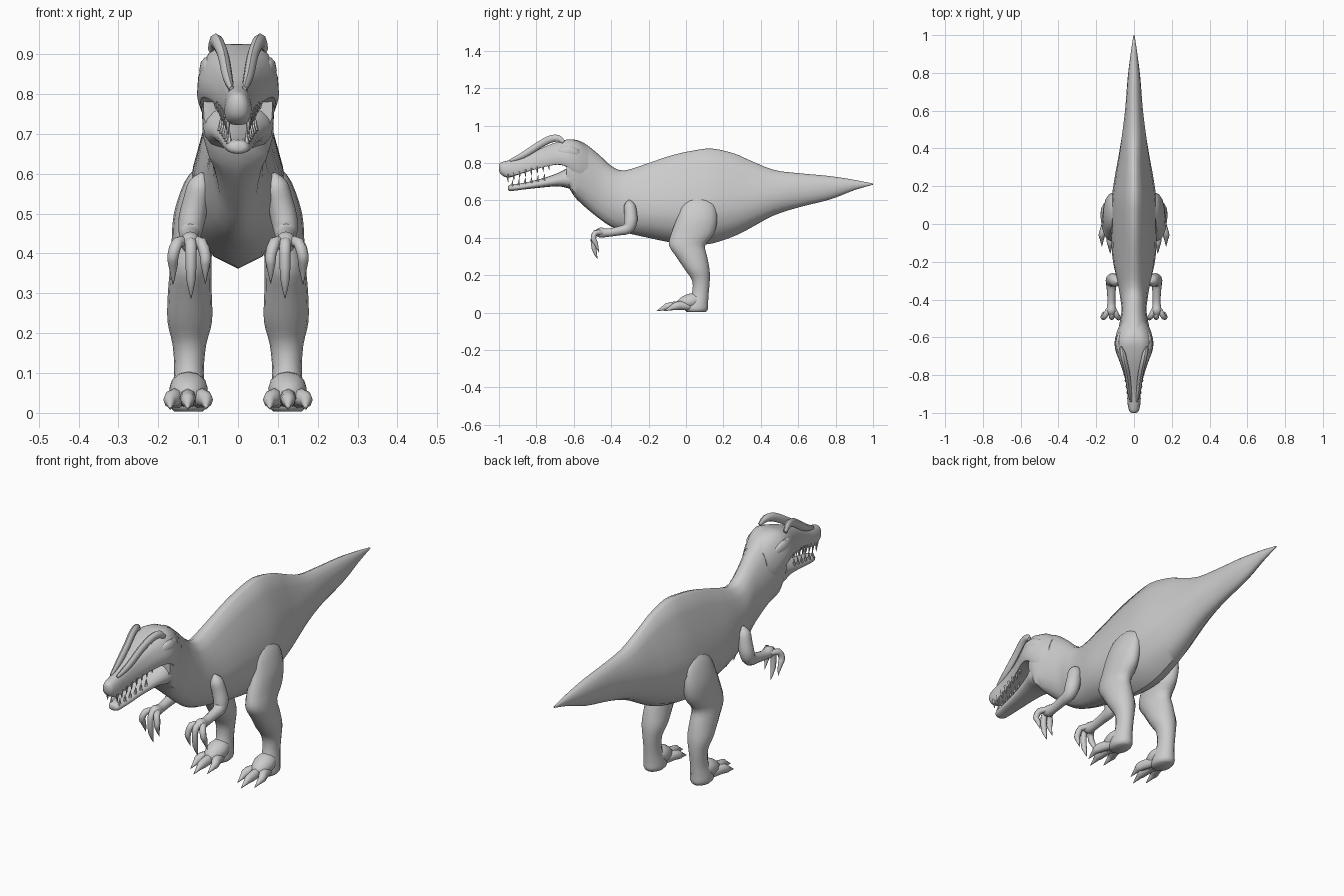
import bpy, bmesh, math
from mathutils import Vector

skin = bpy.data.materials.new("grey_skin")
skin.diffuse_color = (0.6, 0.6, 0.6, 1)


def smooth_rows(rows, n):
    """Catmull-Rom interpolation through rows of numbers."""
    out = []
    for i in range(len(rows) - 1):
        a, b, c, d = (rows[min(max(j, 0), len(rows) - 1)] for j in range(i - 1, i + 3))
        for s in range(n):
            t = s / n
            out.append([0.5 * (2 * q + (r - p) * t + (2 * p - 5 * q + 4 * r - u) * t * t
                               + (3 * q - p - 3 * r + u) * t ** 3)
                        for p, q, r, u in zip(a, b, c, d)])
    return out + [list(rows[-1])]


def skin_rings(name, rings, angle=50):
    """Bridge closed rings of points and cap both ends."""
    bm = bmesh.new()
    vs = [[bm.verts.new(p) for p in ring] for ring in rings]
    n = len(vs[0])
    for a, b in zip(vs, vs[1:]):
        for i in range(n):
            bm.faces.new((a[i], a[(i + 1) % n], b[(i + 1) % n], b[i]))
    bm.faces.new(vs[0])
    bm.faces.new(vs[-1])
    bmesh.ops.recalc_face_normals(bm, faces=bm.faces)
    me = bpy.data.meshes.new(name)
    bm.to_mesh(me)
    bm.free()
    ob = bpy.data.objects.new(name, me)
    bpy.context.collection.objects.link(ob)
    me.materials.append(skin)
    bpy.ops.object.select_all(action='DESELECT')
    ob.select_set(True)
    bpy.context.view_layer.objects.active = ob
    bpy.ops.object.shade_smooth_by_angle(angle=math.radians(angle))
    return ob


def tube(name, rows, sides=10, n=3, flat=1.0):
    """Tapered tube through rows of x, y, z, radius."""
    pts = smooth_rows(rows, n)
    rings = []
    for i, (x, y, z, r) in enumerate(pts):
        t = (Vector(pts[min(i + 1, len(pts) - 1)][:3]) - Vector(pts[max(i - 1, 0)][:3])).normalized()
        u = (Vector((1, 0, 0)) - t * t.x).normalized()
        v = t.cross(u)
        r = max(r, 0.001)
        rings.append([Vector((x, y, z)) + u * r * flat * math.cos(a) + v * r * math.sin(a)
                      for a in (k * math.tau / sides for k in range(sides))])
    return skin_rings(name, rings)


def mirror_rows(rows, s):
    return [(s * r[0], *r[1:]) for r in rows]


# Half cross-sections from bottom to top: round, ridged torso, flat-bottomed skull
ROUND = [(0, 0), (.38, .04), (.71, .15), (.92, .31), (1, .5), (.92, .69), (.71, .85), (.38, .96), (0, 1)]
TORSO = [(0, 0), (.5, .06), (.85, .18), (1, .34), (.93, .5), (.72, .68), (.42, .86), (.17, .985), (0, 1)]
SKULL = [(0, 0), (.5, 0), (.92, .01), (1, .15), (.97, .42), (.84, .68), (.65, .9), (.35, .98), (0, .97)]


def loft_y(name, rows, n=3, angle=50):
    """Rows of y, top z, bottom z, half width, shape (-1 skull, 0 round, 1 torso)."""
    rings = []
    for y, zt, zb, w, k in smooth_rows(rows, n):
        k = max(-1, min(1, k))
        other = TORSO if k > 0 else SKULL
        half = [((1 - abs(k)) * a + abs(k) * c, (1 - abs(k)) * b + abs(k) * d)
                for (a, b), (c, d) in zip(ROUND, other)]
        w = max(w, .001)
        right = [(w * a, y, zb + (zt - zb) * b) for a, b in half]
        rings.append(right + [(-x, yy, z) for x, yy, z in right[-2:0:-1]])
    return skin_rings(name, rings, angle)


# Torso, neck and tail
loft_y("body", [
    (-.64, .915, .70, .088, -.7), (-.60, .93, .625, .092, -.5), (-.54, .905, .565, .08, -.1),
    (-.46, .84, .50, .066, 0), (-.40, .785, .46, .072, .1), (-.33, .76, .43, .085, .4),
    (-.20, .80, .40, .112, .9), (-.08, .84, .375, .12, 1), (.03, .865, .362, .122, 1),
    (.14, .877, .37, .118, 1), (.26, .85, .41, .10, 1), (.34, .815, .45, .086, .9),
    (.47, .763, .52, .066, .5), (.61, .745, .565, .047, .2), (.77, .73, .605, .034, 0),
    (.9, .71, .655, .018, 0), (1.0, .69, .684, .003, 0)])

# Skull and upper jaw
loft_y("skull", [
    (-1.0, .793, .762, .012, 0), (-.988, .804, .738, .026, -.2), (-.95, .815, .722, .034, -.5),
    (-.89, .83, .74, .037, -.8), (-.81, .865, .765, .05, -1), (-.73, .9, .785, .076, -1),
    (-.67, .92, .79, .098, -1), (-.62, .93, .765, .103, -.9), (-.57, .92, .70, .092, -.5),
    (-.52, .885, .66, .07, 0)])

# Lower jaw
loft_y("lower_jaw", [
    (-.952, .672, .66, .012, 0), (-.94, .685, .65, .028, -.2), (-.88, .692, .657, .038, -.3),
    (-.78, .715, .668, .05, -.3), (-.69, .745, .675, .07, -.3), (-.63, .775, .665, .088, -.3),
    (-.57, .79, .64, .08, 0), (-.52, .74, .64, .06, 0)])

for s, side in ((1, "left"), (-1, "right")):
    # Brow crests and eye bulges
    tube(f"{side}_crest", mirror_rows([
        (.016, -.94, .812, .008), (.026, -.87, .842, .017), (.036, -.79, .893, .019),
        (.049, -.73, .926, .02), (.059, -.685, .932, .018), (.068, -.655, .912, .01)], s), 8, 3, .75)
    tube(f"{side}_cheek", mirror_rows([
        (.07, -.70, .855, .004), (.074, -.67, .86, .026), (.077, -.63, .86, .034),
        (.072, -.585, .85, .026), (.066, -.56, .845, .004)], s), 10, 3, .6)

    # Teeth along both jaws
    for i in range(8):
        t = i / 7
        x, y, z = .026 + .032 * t ** 1.3, -.955 + .22 * t, .73 + .055 * t
        h = .034 - .012 * t
        tube(f"{side}_upper_tooth_{i}", mirror_rows(
            [(x, y, z + .012, .009), (x * .97, y + .004, z - h, .001)], s), 6, 1)
    for i in range(6):
        t = i / 5
        x, y, z = .022 + .022 * t, -.93 + .17 * t, .683 + .033 * t
        tube(f"{side}_lower_tooth_{i}", mirror_rows(
            [(x, y, z - .008, .008), (x * .98, y + .004, z + .026, .001)], s), 6, 1)

    # Hind leg: z, centre y, radius y, centre x, radius x
    rings = []
    for z, cy, ry, cx, rx in smooth_rows([
            (.62, .06, .02, .09, .012), (.58, .065, .085, .10, .034), (.5, .058, .108, .113, .048),
            (.42, .035, .115, .116, .051), (.36, .006, .097, .119, .052), (.30, .03, .083, .121, .055),
            (.23, .06, .066, .121, .056), (.17, .08, .047, .122, .042), (.10, .076, .045, .123, .037),
            (.05, .06, .058, .124, .044), (.018, .055, .062, .124, .046), (.004, .055, .05, .124, .036)], 3):
        rings.append([(s * (cx + rx * math.cos(a)), cy + ry * math.sin(a), z)
                      for a in (k * math.tau / 16 for k in range(16))])
    skin_rings(f"{side}_hind_leg", rings)

    # Instep and clawed toes
    tube(f"{side}_instep", mirror_rows([
        (.123, .075, .07, .03), (.124, .03, .062, .042), (.125, -.02, .046, .034),
        (.125, -.05, .035, .015)], s), 12, 3, 1.15)
    for i, (x0, x1, tip) in enumerate(((.105, .08, -.118), (.125, .126, -.157), (.145, .17, -.118))):
        tube(f"{side}_toe_{i}", mirror_rows([
            (x0, .02, .034, .022), (x0 * .4 + x1 * .6, -.035, .038, .024), (x1, tip + .058, .032, .02),
            (x1, tip + .042, .026, .014), (x1, tip, .009, .001)], s), 8, 2, .9)

    # Arm
    tube(f"{side}_arm", mirror_rows([
        (.088, -.305, .602, .006), (.095, -.302, .575, .03), (.106, -.296, .53, .034),
        (.116, -.296, .485, .035), (.12, -.312, .45, .03), (.12, -.36, .437, .024),
        (.12, -.42, .427, .022), (.12, -.46, .428, .027), (.12, -.485, .425, .012)], s), 12, 3, .95)

    # Clawed fingers
    for i, (x, y, z) in enumerate(((.082, -.478, .325), (.118, -.473, .287), (.163, -.465, .322))):
        tube(f"{side}_finger_{i}", mirror_rows([
            (.12 * .7 + x * .3, -.45, .428, .014), (.12 * .25 + x * .75, -.485, .427, .015),
            (x, -.495, .395, .014), (x, y - .018, z + .05, .012), (x, y, z, .001)], s), 8, 2)
